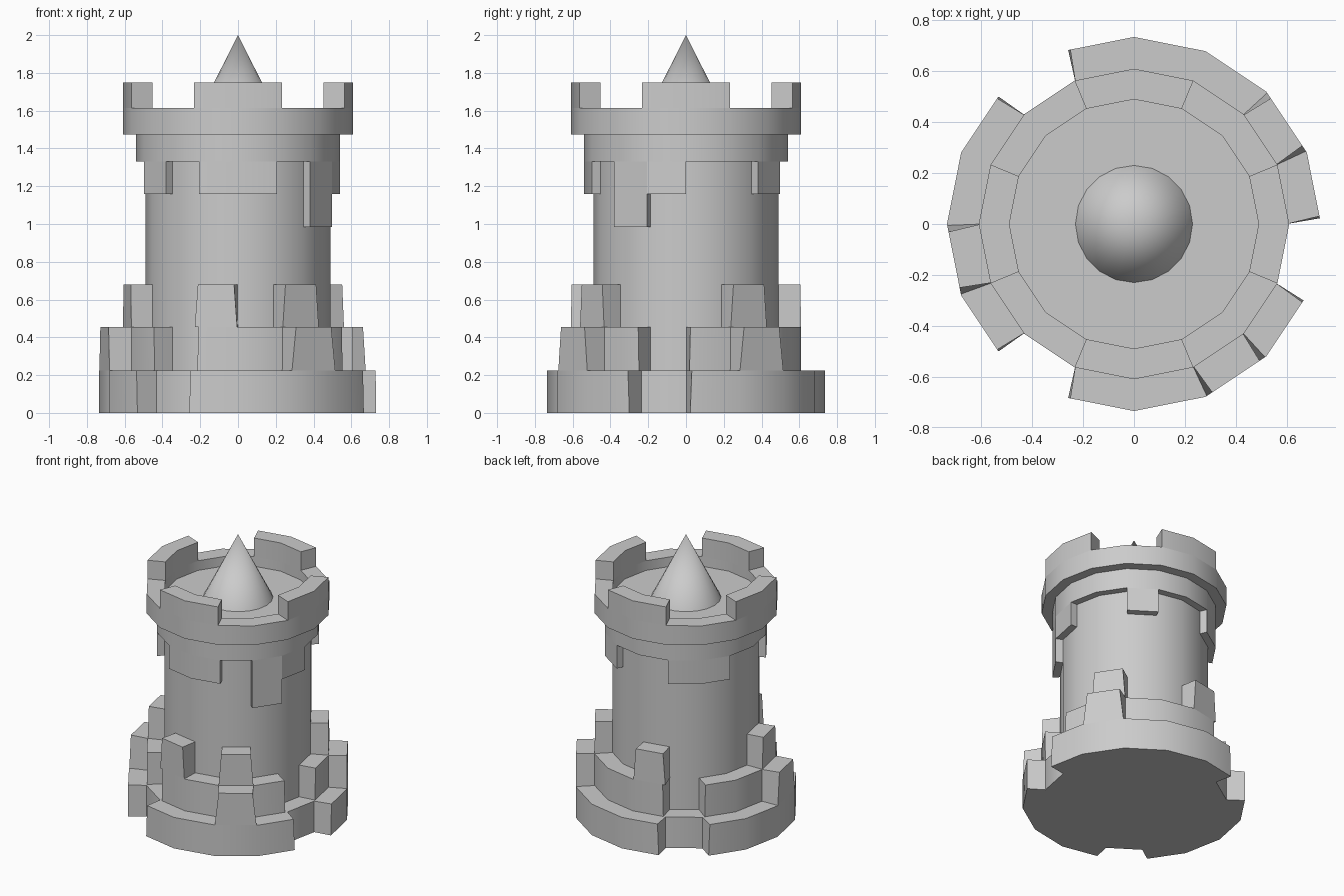
import bpy, bmesh
from math import sin, cos, radians

if "Cube" in bpy.data.objects:
    bpy.data.objects.remove(bpy.data.objects["Cube"])

N = 16
STEP = radians(360 / N)


def corner(k, r):
    return cos(k * STEP) * r, sin(k * STEP) * r


def finish(bm, name):
    bmesh.ops.recalc_face_normals(bm, faces=bm.faces)
    mesh = bpy.data.meshes.new(name)
    bm.to_mesh(mesh)
    bm.free()
    ob = bpy.data.objects.new(name, mesh)
    bpy.context.collection.objects.link(ob)
    bpy.ops.object.select_all(action='DESELECT')
    ob.select_set(True)
    bpy.context.view_layer.objects.active = ob
    bpy.ops.object.shade_smooth_by_angle(angle=radians(30))
    return ob


def arc_wall(bm, a, b, r0, r1, z0, z1, low=0.0, top=0.0):
    """Wall over segments a..b; low/top pull in the outer end corners."""
    closed = b - a == N
    rings = []
    for k in range(a, b if closed else b + 1):
        d = 0 if closed else (1 if k == a else -1 if k == b else 0)

        def outer(inset, z):
            x, y = corner(k, r1)
            u, v = corner(k + d, r1)
            return x + (u - x) * inset, y + (v - y) * inset, z
        pts = [(*corner(k, r0), z0), outer(low, z0), outer(top, z1), (*corner(k, r0), z1)]
        rings.append([bm.verts.new(p) for p in pts])
    pairs = list(zip(rings, rings[1:]))
    if closed:
        pairs.append((rings[-1], rings[0]))
    else:
        bm.faces.new(rings[0])
        bm.faces.new(rings[-1])
    for p, q in pairs:
        for i in range(4):
            j = (i + 1) % 4
            bm.faces.new((p[i], p[j], q[j], q[i]))


def walls(name, spans, r0, r1, z0, z1, low=0.0, top=0.0):
    bm = bmesh.new()
    for a, b in spans:
        arc_wall(bm, a, b, r0, r1, z0, z1, low, top)
    return finish(bm, name)


def drum(name, r_low, r_top, z0, z1, sides=N):
    bm = bmesh.new()
    bmesh.ops.create_cone(bm, cap_ends=True, segments=sides,
                          radius1=r_low, radius2=r_top, depth=z1 - z0)
    bmesh.ops.translate(bm, verts=bm.verts, vec=(0, 0, (z0 + z1) / 2))
    return finish(bm, name)


R0, R1, R2 = 0.49, 0.61, 0.735

# Tower shaft, its top is the roof floor
drum("shaft", R0, R0, 0.2, 1.545)
drum("roof_spire", 0.23, 0, 1.545, 2.0, 20)

# Stepped base with three gaps
thirds = [(6, 10), (11, 15), (0, 5)]
drum("base_core", R1, R1, 0, 0.225)
walls("base_outer_ring", thirds, 0.6, R2, 0, 0.225, 0.08, 0.11)
walls("base_inner_ring", thirds, 0.48, R1, 0.225, 0.455, 0.08, 0.1)
walls("base_outer_stones", [(13, 14), (1, 2), (8, 9)], 0.6, R2, 0.225, 0.455, 0.02, 0.11)
walls("base_inner_stones", [(1, 2), (4, 5), (8, 9), (11, 12), (13, 14)],
      0.48, R1, 0.455, 0.68, 0.02, 0.09)

# Collar with hanging stones
drum("collar", 0.54, 0.54, 1.33, 1.475)
walls("collar_short_stones", [(11, 13), (15, 16), (2, 3), (5, 7), (9, 10)],
      0.48, 0.54, 1.16, 1.33)
walls("collar_long_stone", [(14, 15)], 0.48, 0.54, 0.985, 1.33)

# Battlement
walls("parapet", [(0, N)], R0, R1, 1.475, 1.615)
walls("merlons", [(k - 1, k + 1) for k in range(0, N, 4)], R0, R1, 1.615, 1.75)
